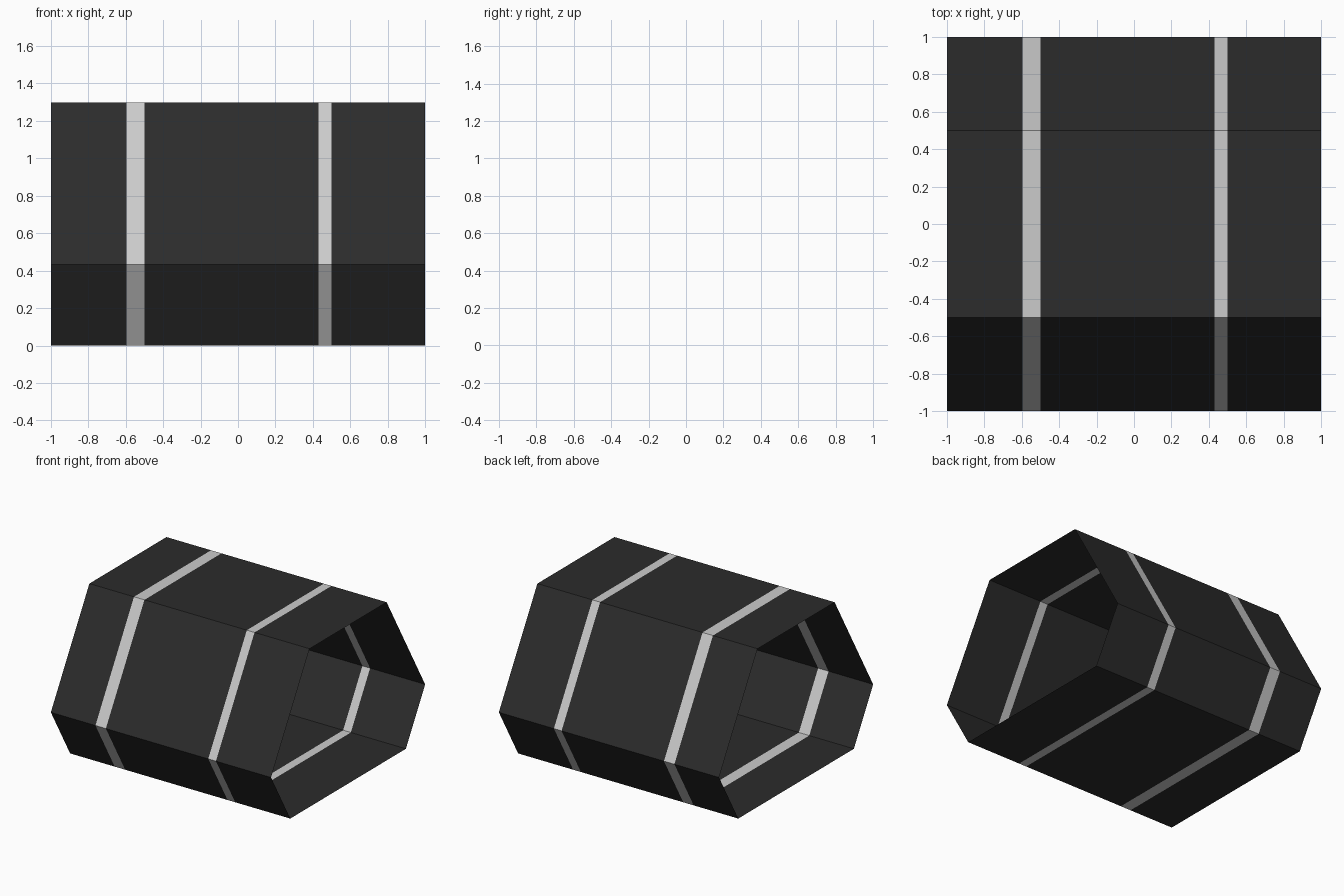
import bpy, bmesh, math

if "Cube" in bpy.data.objects:
    bpy.data.objects.remove(bpy.data.objects["Cube"])

# Hexagonal cross-section (y, z), cut off flat at the ground
H = math.sqrt(3) / 2
half = [(0.75, 0.0), (1.0, H / 2), (0.5, H * 1.5)]
profile = half + [(-y, z) for y, z in reversed(half)]

dark = bpy.data.materials.new("dark_panel")
dark.diffuse_color = (0.025, 0.025, 0.025, 1)
dark.use_nodes = True
dark.node_tree.nodes["Principled BSDF"].inputs["Base Color"].default_value = dark.diffuse_color


def tube(name, x0, x1, mat=None):
    """Open-ended thin tube with the shared cross-section from x0 to x1."""
    bm = bmesh.new()
    a = [bm.verts.new((x0, y, z)) for y, z in profile]
    b = [bm.verts.new((x1, y, z)) for y, z in profile]
    n = len(profile)
    for i in range(n):
        j = (i + 1) % n
        bm.faces.new((a[i], b[i], b[j], a[j]))
    # point normals outward
    bm.normal_update()
    for f in bm.faces:
        c = f.calc_center_median()
        if f.normal.y * c.y + f.normal.z * (c.z - 0.6) < 0:
            f.normal_flip()
    me = bpy.data.meshes.new(name)
    bm.to_mesh(me)
    bm.free()
    if mat:
        me.materials.append(mat)
    bpy.context.collection.objects.link(bpy.data.objects.new(name, me))


# Dark shell sections
tube("left_shell", -1.0, -0.595, dark)
tube("middle_shell", -0.5, 0.43, dark)
tube("right_shell", 0.5, 1.0, dark)

# Light bands between the shells
tube("left_band", -0.595, -0.5)
tube("right_band", 0.43, 0.5)
